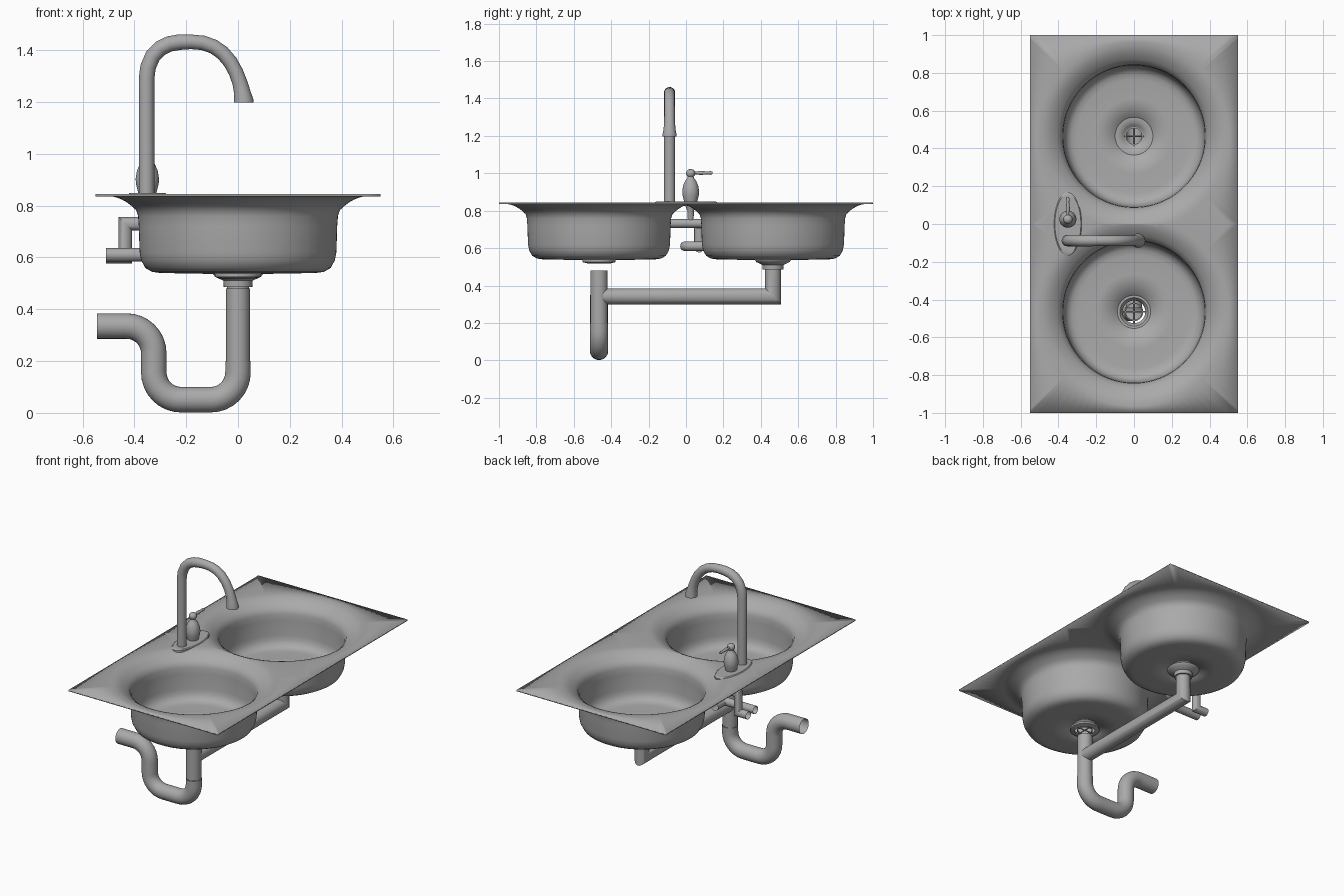
import bpy, bmesh
from math import pi, sin, cos, atan2, radians
from mathutils import Vector

cube = bpy.data.objects.get("Cube")
if cube:
    bpy.data.objects.remove(cube)

steel = bpy.data.materials.new("brushed_steel_grey")
steel.use_nodes = True
GREY = (0.4, 0.4, 0.4, 1)
steel.diffuse_color = GREY
steel.node_tree.nodes["Principled BSDF"].inputs["Base Color"].default_value = GREY


def finish(name, bm, angle=40):
    bmesh.ops.remove_doubles(bm, verts=bm.verts, dist=0.0005)
    bmesh.ops.recalc_face_normals(bm, faces=bm.faces)
    mesh = bpy.data.meshes.new(name)
    bm.to_mesh(mesh)
    bm.free()
    mesh.materials.append(steel)
    ob = bpy.data.objects.new(name, mesh)
    bpy.context.collection.objects.link(ob)
    bpy.ops.object.select_all(action='DESELECT')
    ob.select_set(True)
    bpy.context.view_layer.objects.active = ob
    bpy.ops.object.shade_smooth_by_angle(angle=radians(angle))
    return ob


def skin(bm, rings, closed=True):
    """Bridge successive rings of points with quads."""
    rows = [[bm.verts.new(p) for p in ring] for ring in rings]
    n = len(rows[0])
    for a, b in zip(rows, rows[1:]):
        for i in range(n if closed else n - 1):
            j = (i + 1) % n
            bm.faces.new((a[i], a[j], b[j], b[i]))
    return rows


def lathe(name, profile, centre, sides=48):
    bm = bmesh.new()
    skin(bm, [[(centre[0] + r * cos(2 * pi * i / sides),
                centre[1] + r * sin(2 * pi * i / sides), z)
               for i in range(sides)] for r, z in profile])
    return finish(name, bm)


def fillet(points, radius, steps=8):
    """Round the inner corners of a path."""
    pts = [Vector(p) for p in points]
    out = [pts[0]]
    for a, b, c in zip(pts, pts[1:], pts[2:]):
        p, q = b + (a - b).normalized() * radius, b + (c - b).normalized() * radius
        centre = p + q - b
        for k in range(steps + 1):
            t = k / steps * pi / 2
            out.append(centre + (p - centre) * cos(t) + (q - centre) * sin(t))
    return out + [pts[-1]]


def tube(name, points, radii, normal, capped=False, sides=28):
    """Sweep a circle along a planar path with mitred corners."""
    pts = [Vector(p) for p in points]
    n = Vector(normal)
    if not isinstance(radii, list):
        radii = [radii] * len(pts)
    rings = []
    for i, p in enumerate(pts):
        before = (p - pts[max(i - 1, 0)]).normalized()
        after = (pts[min(i + 1, len(pts) - 1)] - p).normalized()
        t = (before + after).normalized()
        mitre = 1 / max(t.dot(before), t.dot(after))
        side = n.cross(t) * mitre
        rings.append([p + radii[i] * (n * cos(a) + side * sin(a))
                      for a in (2 * pi * k / sides for k in range(sides))])
    bm = bmesh.new()
    rows = skin(bm, rings)
    if capped:
        bm.faces.new(rows[0])
        bm.faces.new(rows[-1])
    return finish(name, bm)


# Worktop and both bowls: one pressed sheet, rectangle flowing into circles
W, L, BOWL = 0.55, 1.0, 0.465
TOP, FLARE, NECK = 0.84, 0.5, 0.39
WALL = [(0.382, 0.76), (0.379, 0.72), (0.376, 0.62), (0.37, 0.59), (0.355, 0.562),
        (0.33, 0.548), (0.30, 0.544), (0.2, 0.542), (0.075, 0.54)]
corners = [atan2(y, x) % (2 * pi) for x in (W, -W) for y in (L - BOWL, -BOWL)]
angles = sorted([2 * pi * (i + 0.5) / 96 for i in range(96)] + corners)


def edge_distance(a):
    """Distance from a bowl centre to the edge of its half of the sheet."""
    reach_y = (L - BOWL) if sin(a) > 0 else BOWL
    return min(W / max(abs(cos(a)), 1e-6), reach_y / max(abs(sin(a)), 1e-6))


def sheet_height(r):
    return TOP - 0.055 * (max(FLARE - r, 0) / (FLARE - NECK)) ** 2


bm = bmesh.new()
for s in (1, -1):
    rings = []
    for r in [2, FLARE] + [FLARE - (FLARE - NECK) * k / 6 for k in range(1, 7)]:
        reach = [min(r, edge_distance(a)) for a in angles]
        rings.append([(d * cos(a), s * (BOWL + d * sin(a)), sheet_height(d))
                      for a, d in zip(angles, reach)])
    for r, z in WALL:
        rings.append([(r * cos(a), s * (BOWL + r * sin(a)), z) for a in angles])
    skin(bm, rings)
bmesh.ops.dissolve_degenerate(bm, dist=0.0005, edges=bm.edges)
sink = finish("sink_sheet_and_bowls", bm)
thick = sink.modifiers.new("sheet_thickness", 'SOLIDIFY')
thick.thickness = 0.008
thick.offset = 0

# Drains: flange, rear collar and cross strainers
lathe("rear_drain", [(0.055, 0.485), (0.056, 0.51), (0.088, 0.525), (0.1, 0.54), (0.1, 0.547),
                     (0.075, 0.547), (0.06, 0.535), (0.045, 0.525), (0.045, 0.485),
                     (0.055, 0.485)], (0, BOWL))
lathe("front_drain", [(0.06, 0.518), (0.088, 0.525), (0.088, 0.546), (0.075, 0.546),
                      (0.066, 0.535), (0.06, 0.518)], (0, -BOWL))
for tag, y in (("rear", BOWL), ("front", -BOWL)):
    lathe(tag + "_strainer_ring", [(0.042, 0.522), (0.048, 0.522), (0.048, 0.53),
                                   (0.042, 0.53), (0.042, 0.522)], (0, y))
    for axis, d in (("x", Vector((0.064, 0, 0))), ("y", Vector((0, 0.064, 0)))):
        mid = Vector((0, y, 0.526))
        tube(f"{tag}_strainer_bar_{axis}", [mid - d, mid + d], 0.004, (0, 0, 1), True, 8)

# Waste pipes
tube("front_waste_pipe", [(0, -BOWL, 0.48), (0, -BOWL, 0.2)], 0.046, (0, 1, 0))
tube("cross_waste_pipe", [(0, BOWL, 0.49), (0, BOWL, 0.342), (0, -BOWL + 0.02, 0.342)],
     0.043, (1, 0, 0))
trap = fillet([(0, -BOWL, 0.2), (0, -BOWL, 0.051), (-0.325, -BOWL, 0.051),
               (-0.325, -BOWL, 0.335), (-0.545, -BOWL, 0.335)], 0.105)
tube("trap_pipe", trap, 0.049, (0, 1, 0))

# Tap base plate, a shallow oval
FX = -0.35
bm = bmesh.new()
oval = lambda k, z: [(FX + 0.073 * k * cos(2 * pi * i / 48), 0.168 * k * sin(2 * pi * i / 48), z)
                     for i in range(48)]
rows = skin(bm, [oval(1, 0.825), oval(1, 0.844), oval(0.94, 0.849)])
bm.faces.new(rows[0])
bm.faces.new(rows[-1])
finish("tap_base_plate", bm, 30)

# Gooseneck spout with flared tip
SY = -0.088
neck = [(FX - 0.003, 0.84), (FX - 0.003, 1.29), (-0.347, 1.335), (-0.329, 1.377),
        (-0.3, 1.407), (-0.265, 1.424), (-0.225, 1.431), (-0.18, 1.432), (-0.135, 1.428),
        (-0.095, 1.414), (-0.06, 1.39), (-0.03, 1.355), (-0.008, 1.315), (0.007, 1.275),
        (0.017, 1.235), (0.022, 1.205), (0.022, 1.198)]
tube("spout", [(x, SY, z) for x, z in neck],
     [0.03] * 7 + [0.028] * 6 + [0.029, 0.032, 0.038, 0.038], (0, 1, 0), True)

# Mixer handle: vase body, ball and lever
HY = 0.025
lathe("handle_body", [(0.034, 0.845), (0.037, 0.856), (0.044, 0.885), (0.045, 0.905),
                      (0.04, 0.935), (0.029, 0.96), (0.017, 0.975), (0.016, 0.982),
                      (0.023, 0.99), (0.025, 1.0), (0.022, 1.012), (0.012, 1.021),
                      (0, 1.023)], (FX, HY), 32)
lever = [(0.03, 0.008), (0.06, 0.007), (0.075, 0.011), (0.1, 0.009), (0.115, 0.007),
         (0.13, 0.01), (0.142, 0.006)]
tube("handle_lever", [(FX, y, 1.002) for y, r in lever], [r for y, r in lever],
     (1, 0, 0), True, 16)
lathe("handle_stem", [(0.03, 0.83), (0.018, 0.8), (0.014, 0.73)], (FX, HY), 24)

# Supply pipes under the tap
tube("supply_manifold", [(FX, -0.09, 0.732), (FX, 0.09, 0.732)], 0.024, (0, 0, 1), True)
tube("elbow_supply_pipe", [(FX, 0.07, 0.73), (-0.435, 0.07, 0.73), (-0.435, 0.07, 0.603),
                           (-0.51, 0.07, 0.603)], 0.026, (0, 1, 0))
tube("straight_supply_pipe", fillet([(-0.28, 0.1, 0.61), (-0.28, -0.005, 0.61),
                                     (-0.51, -0.005, 0.61)], 0.03), 0.026, (0, 0, 1))
